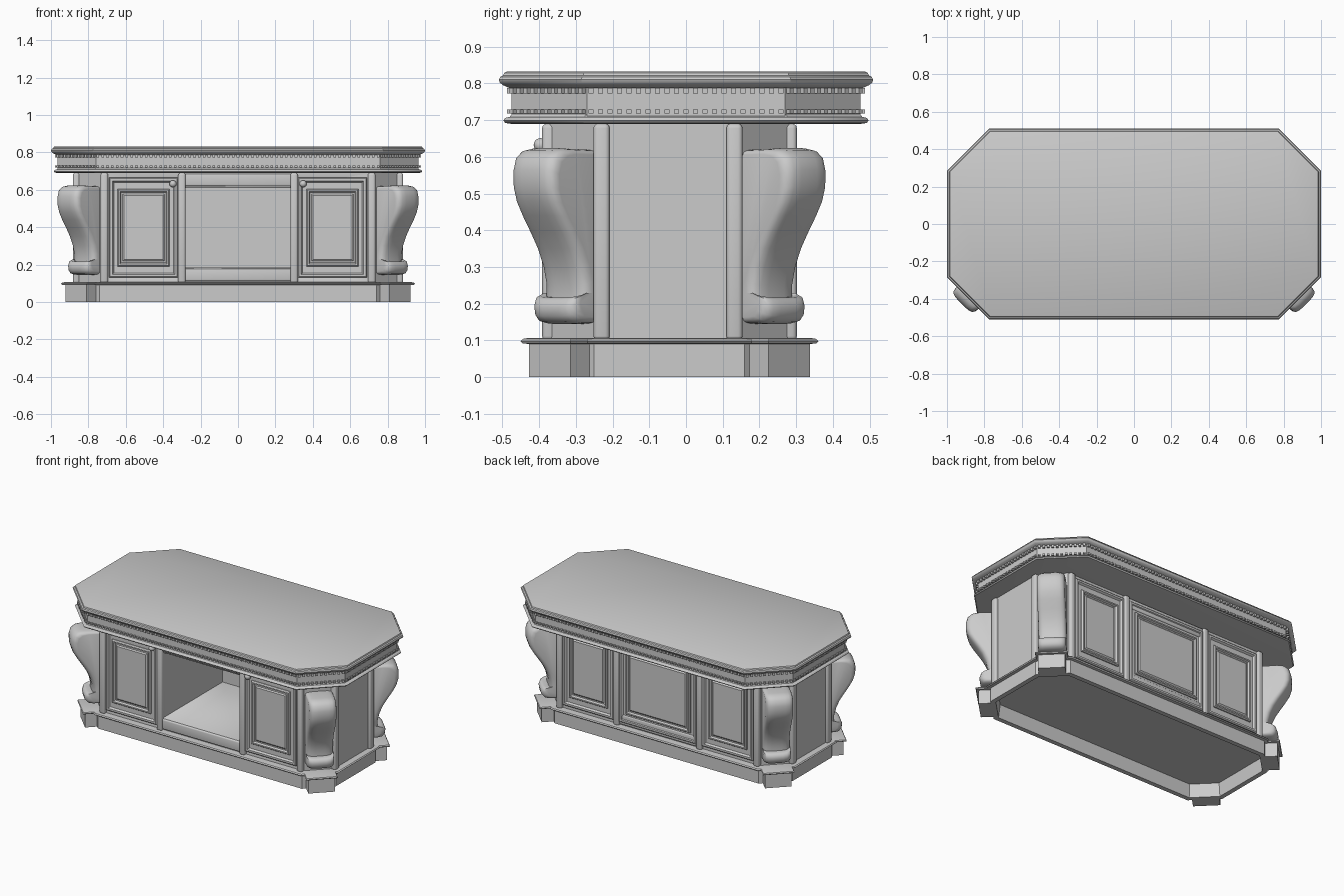
import bpy, bmesh, math
from mathutils import Vector

if "Cube" in bpy.data.objects:
    bpy.data.objects.remove(bpy.data.objects["Cube"])

GREY = (0.6, 0.6, 0.6, 1)
mat = bpy.data.materials.new("plain grey")
mat.use_nodes = True
mat.diffuse_color = GREY
mat.node_tree.nodes["Principled BSDF"].inputs["Base Color"].default_value = GREY

CY = -0.045          # the cabinet sits forward of the top's centre
FRONT, BACK = -0.37, 0.28
SIDE = 0.865


def finish(name, bm, angle=35):
    bmesh.ops.recalc_face_normals(bm, faces=bm.faces)
    me = bpy.data.meshes.new(name)
    bm.to_mesh(me)
    bm.free()
    me.materials.append(mat)
    ob = bpy.data.objects.new(name, me)
    bpy.context.collection.objects.link(ob)
    bpy.ops.object.select_all(action="DESELECT")
    ob.select_set(True)
    bpy.context.view_layer.objects.active = ob
    bpy.ops.object.shade_smooth_by_angle(angle=math.radians(angle))
    return ob


def loft(name, rings, angle=35):
    """Skin a stack of equal rings and cap both ends."""
    bm = bmesh.new()
    vs = [[bm.verts.new(p) for p in r] for r in rings]
    n = len(vs[0])
    for a, b in zip(vs, vs[1:]):
        for i in range(n):
            j = (i + 1) % n
            bm.faces.new((a[i], a[j], b[j], b[i]))
    bm.faces.new(vs[0])
    bm.faces.new(vs[-1])
    return finish(name, bm, angle)


def octagon(hx, hy, c, z, cy=0.0, inset=0.0):
    hx, hy, c = hx - inset, hy - inset, c - inset * 0.586
    quarter = [(hx, hy - c), (hx - c, hy)]
    pts = quarter + [(-x, y) for x, y in reversed(quarter)]
    pts += [(-x, -y) for x, y in pts]
    return [(x, y + cy, z) for x, y in pts]


def box(name, lo, hi, bevel=0.0):
    bm = bmesh.new()
    bmesh.ops.create_cube(bm, size=1)
    for v in bm.verts:
        v.co = [(l + h) / 2 + k * (h - l) for l, h, k in zip(lo, hi, v.co)]
    if bevel:
        bmesh.ops.bevel(bm, geom=bm.edges[:], offset=bevel, segments=3,
                        profile=0.5, affect="EDGES")
    return finish(name, bm)


def panel(name, x0, x1, z0, z1, y, out, steps):
    """Stepped rectangular moulding; steps are (inset, height)."""
    rings = [[(x0 + i, y + out * h, z0 + i), (x1 - i, y + out * h, z0 + i),
              (x1 - i, y + out * h, z1 - i), (x0 + i, y + out * h, z1 - i)]
             for i, h in steps]
    return loft(name, rings, 20)


# Table top, frieze and lower moulding
TOP = [(0.03, 0.787), (0.012, 0.795), (0.003, 0.802), (0, 0.81), (0.004, 0.818),
       (0.012, 0.822), (0.015, 0.829), (0.022, 0.832)]
loft("table_top", [octagon(1, 0.51, 0.225, z, 0, i) for i, z in TOP])
loft("frieze", [octagon(0.965, 0.475, 0.205, z) for z in (0.70, 0.795)])
LOWER = [(0.02, 0.69), (0.006, 0.692), (0, 0.699), (0.006, 0.706),
         (0.018, 0.709), (0.026, 0.72)]
loft("lower_moulding", [octagon(0.985, 0.498, 0.215, z, 0, i) for i, z in LOWER])

# Two rows of dentils following the frieze
bm = bmesh.new()
outline = [Vector(p) for p in octagon(0.968, 0.478, 0.206, 0)]
for z0, z1 in ((0.718, 0.729), (0.772, 0.788)):
    for a, b in zip(outline, outline[1:] + outline[:1]):
        along = (b - a).normalized()
        out = Vector((along.y, -along.x, 0))
        n = round((b - a).length / 0.026)
        for k in range(n):
            mid = a.lerp(b, (k + 0.5) / n)
            made = bmesh.ops.create_cube(bm, size=1)
            for v in made["verts"]:
                x, y, z = v.co
                v.co = mid + along * x * 0.014 + out * y * 0.02
                v.co.z = (z0 + z1) / 2 + z * (z1 - z0)
finish("dentils", bm)

# Cabinet body with the knee space cut out
body = loft("cabinet_body", [octagon(SIDE, (BACK - FRONT) / 2, 0.135, z, CY)
                             for z in (0.10, 0.695)])
cutter = box("knee_cutter", (-0.28, FRONT - 0.1, 0.185), (0.28, 0.24, 0.61))
cutter.hide_render = True
mod = body.modifiers.new("knee_space", "BOOLEAN")
mod.object = cutter
mod.solver = "EXACT"
bpy.context.view_layer.objects.active = body
bpy.ops.object.modifier_apply(modifier=mod.name)
bpy.data.objects.remove(cutter)

# Hollow plinth with a lip
PLINTH = [(0.04, 0.085), (0.03, 0), (0, 0), (0, 0.09), (-0.018, 0.092),
          (-0.024, 0.098), (-0.018, 0.104), (0, 0.106)]
loft("plinth", [octagon(0.885, 0.35, 0.145, z, CY, i) for i, z in PLINTH])

# Framed doors and rails, front and back
FRAME = [(0, -0.005), (0, 0.012), (0.006, 0.018), (0.018, 0.018), (0.026, 0.006)]
RAISED = [(0, 0), (0, 0.012), (0.006, 0.02), (0.014, 0.02), (0.02, 0.008),
          (0.028, 0.008), (0.036, 0.014)]
for side, y, out in (("front", FRONT, -1), ("back", BACK, 1)):
    for s, hand in ((-1, "right"), (1, "left")):
        x0, x1 = sorted((s * 0.32, s * 0.69))
        panel(f"{side}_{hand}_door_frame", x0, x1, 0.13, 0.665, y, out, FRAME)
        panel(f"{side}_{hand}_door_panel", x0 + 0.045, x1 - 0.045, 0.19, 0.605,
              y, out, RAISED)
        # Pilasters either side of the door
        for k, (a, b) in enumerate(((0.28, 0.32), (0.695, 0.735))):
            a, b = sorted((s * a, s * b))
            ya, yb = sorted((y - out * 0.02, y + out * 0.022))
            box(f"{side}_{hand}_pilaster_{k}", (a, ya, 0.10), (b, yb, 0.69), 0.012)
    ya, yb = sorted((y - out * 0.01, y + out * 0.012))
    box(f"{side}_top_rail", (-0.285, ya, 0.62), (0.285, yb, 0.685), 0.008)
    box(f"{side}_bottom_rail", (-0.285, ya, 0.112), (0.285, yb, 0.178), 0.008)
panel("back_centre_frame", -0.28, 0.28, 0.13, 0.665, BACK, 1, FRAME)
panel("back_centre_panel", -0.235, 0.235, 0.19, 0.605, BACK, 1, RAISED)

# Door knobs
for s, hand in ((-1, "right"), (1, "left")):
    bm = bmesh.new()
    bmesh.ops.create_uvsphere(bm, u_segments=16, v_segments=10, radius=0.019)
    bmesh.ops.translate(bm, verts=bm.verts, vec=(s * 0.348, FRONT - 0.026, 0.632))
    finish(f"{hand}_knob", bm, 60)

# Pilasters on the two ends
for s, hand in ((-1, "right"), (1, "left")):
    for k, y in enumerate((-0.23, 0.132)):
        a, b = sorted((s * (SIDE - 0.02), s * (SIDE + 0.018)))
        box(f"{hand}_end_pilaster_{k}", (a, y - 0.022, 0.10), (b, y + 0.022, 0.69), 0.012)

# Corner scrolls on their blocks, profile as (outward, height)
SCROLL = [(-0.02, 0.62), (0.09, 0.624), (0.125, 0.618), (0.148, 0.60), (0.158, 0.565),
          (0.157, 0.52), (0.145, 0.48), (0.122, 0.44), (0.092, 0.395), (0.064, 0.35),
          (0.042, 0.30), (0.03, 0.25), (0.03, 0.217), (0.055, 0.217), (0.071, 0.21),
          (0.078, 0.19), (0.074, 0.166), (0.06, 0.15), (0.035, 0.145), (-0.02, 0.145)]
ROUND = [(-0.082, 0.034), (-0.079, 0.02), (-0.07, 0.009), (-0.055, 0.003), (-0.03, 0)]
ROUND += [(-w, i) for w, i in reversed(ROUND)]
BLOCK = [(0.08, 0.08, 0), (0.08, 0.08, 0.09), (0.092, 0.092, 0.092), (0.096, 0.096, 0.098),
         (0.092, 0.092, 0.104), (0.08, 0.08, 0.107)]
for sx, hand in ((-1, "right"), (1, "left")):
    for sy, end in ((-1, "front"), (1, "back")):
        root = Vector((sx * 0.81, CY + sy * 0.27, 0))
        out = Vector((sx, sy, 0)).normalized()
        across = Vector((-out.y, out.x, 0))

        def place(d, w, z):
            return root + out * d + across * w + Vector((0, 0, z))

        loft(f"{end}_{hand}_scroll",
             [[place(d - i, w, 0.385 + (z - 0.385) * (1 - 2 * i)) for d, z in SCROLL]
              for w, i in ROUND], 50)
        loft(f"{end}_{hand}_corner_block",
             [[place(-0.01, -w, z), place(d, -w, z), place(d, w, z), place(-0.01, w, z)]
              for d, w, z in BLOCK])
